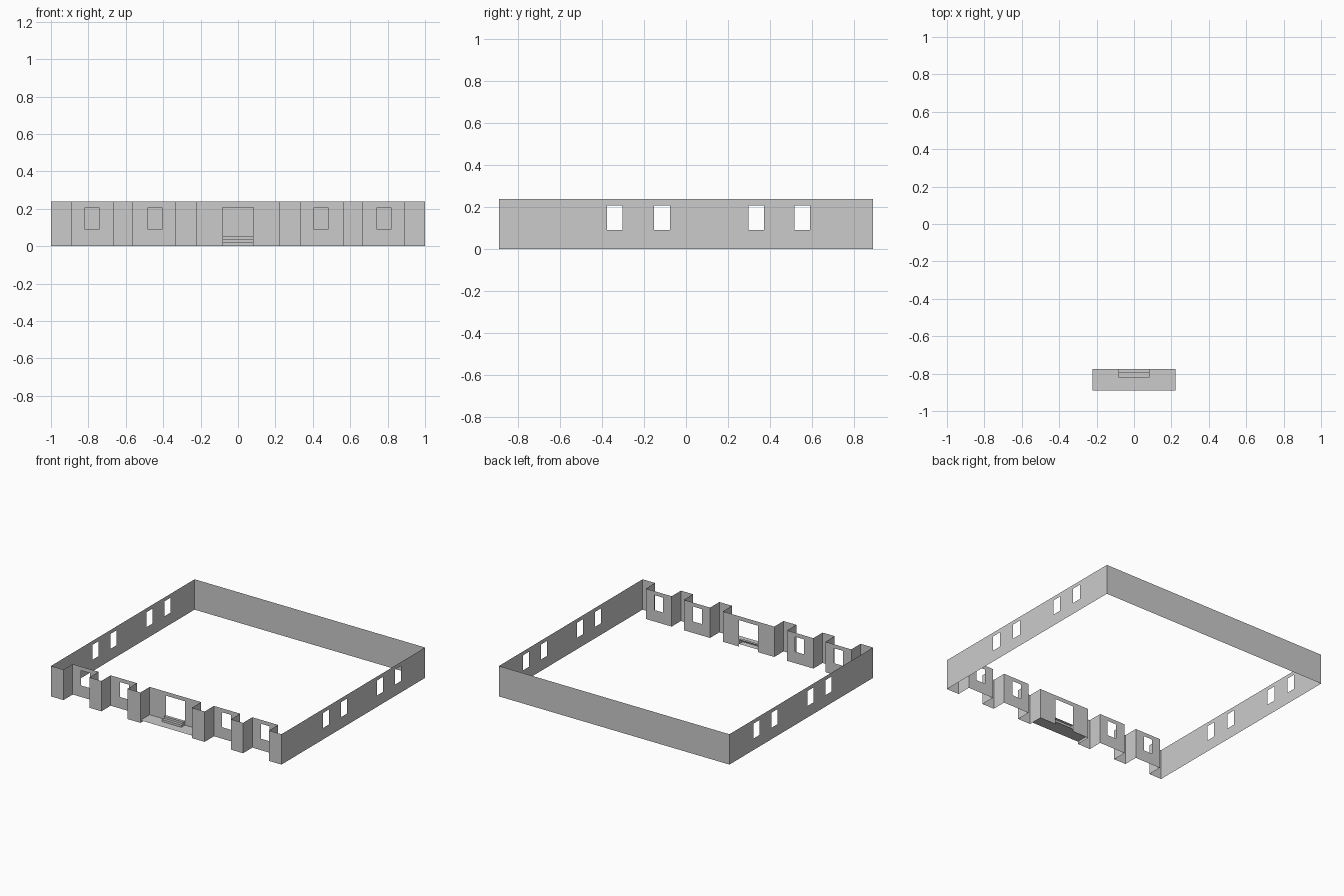
import bpy, bmesh

if "Cube" in bpy.data.objects:
    bpy.data.objects.remove(bpy.data.objects["Cube"])

H = 0.238                 # wall height
YF, YR = -0.89, -0.775    # front line and recessed front line
SILL, HEAD = 0.09, 0.207  # window heights


def make_object(name, bm):
    bmesh.ops.remove_doubles(bm, verts=bm.verts, dist=1e-5)
    bmesh.ops.recalc_face_normals(bm, faces=bm.faces)
    mesh = bpy.data.meshes.new(name)
    bm.to_mesh(mesh)
    bm.free()
    ob = bpy.data.objects.new(name, mesh)
    bpy.context.collection.objects.link(ob)
    return ob


def quad(bm, *pts):
    bm.faces.new([bm.verts.new(p) for p in pts])


def panel(bm, a, b, openings=(), bottom=SILL):
    """Thin wall from plan point a to b; openings are distances along it."""
    length = ((b[0] - a[0]) ** 2 + (b[1] - a[1]) ** 2) ** 0.5

    def pt(d, z):
        t = d / length
        return (a[0] + (b[0] - a[0]) * t, a[1] + (b[1] - a[1]) * t, z)

    def rect(d0, d1, z0, z1):
        if d1 - d0 > 1e-5 and z1 - z0 > 1e-5:
            quad(bm, pt(d0, z0), pt(d1, z0), pt(d1, z1), pt(d0, z1))

    last = 0
    for d0, d1 in openings:
        rect(last, d0, 0, H)
        rect(d0, d1, 0, bottom)
        rect(d0, d1, HEAD, H)
        last = d1
    rect(last, length, 0, H)


# side walls with four windows each, and plain back wall
side_windows = [(-0.376, -0.301), (-0.152, -0.077), (0.296, 0.371), (0.515, 0.59)]
for name, x in (("left_wall", -1), ("right_wall", 1)):
    bm = bmesh.new()
    panel(bm, (x, YF), (x, -YF), [(a - YF, b - YF) for a, b in side_windows])
    make_object(name, bm)
bm = bmesh.new()
panel(bm, (-1, -YF), (1, -YF))
make_object("back_wall", bm)

# stepped front wall: projecting piers and recessed window bays
plan = [(0.223, YR), (0.223, YF), (0.334, YF), (0.334, YR), (0.562, YR),
        (0.562, YF), (0.667, YF), (0.667, YR), (0.891, YR), (0.891, YF), (1, YF)]
bays = {3: (0.405, 0.482), 7: (0.742, 0.818)}
bm = bmesh.new()
for s in (-1, 1):
    for i, (a, b) in enumerate(zip(plan, plan[1:])):
        holes = [(bays[i][0] - a[0], bays[i][1] - a[0])] if i in bays else []
        panel(bm, (s * a[0], a[1]), (s * b[0], b[1]), holes)
# entrance bay with a doorway down to the ground
DOOR = 0.083
panel(bm, (-0.223, YR), (0.223, YR), [(0.223 - DOOR, 0.223 + DOOR)], bottom=0)
make_object("front_wall", bm)

# porch floor
PZ = 0.02
bm = bmesh.new()
quad(bm, (-0.223, YF, PZ), (0.223, YF, PZ), (0.223, YR, PZ), (-0.223, YR, PZ))
make_object("porch_floor", bm)

# entrance steps
bm = bmesh.new()
treads = [(-0.82, -0.7975, 0.037), (-0.7975, YR, 0.054)]
z_prev = PZ
for y0, y1, z in treads:
    quad(bm, (-DOOR, y0, z_prev), (DOOR, y0, z_prev), (DOOR, y0, z), (-DOOR, y0, z))
    quad(bm, (-DOOR, y0, z), (DOOR, y0, z), (DOOR, y1, z), (-DOOR, y1, z))
    for x in (-DOOR, DOOR):
        quad(bm, (x, y0, PZ), (x, y1, PZ), (x, y1, z), (x, y0, z))
    z_prev = z
make_object("entrance_steps", bm)
